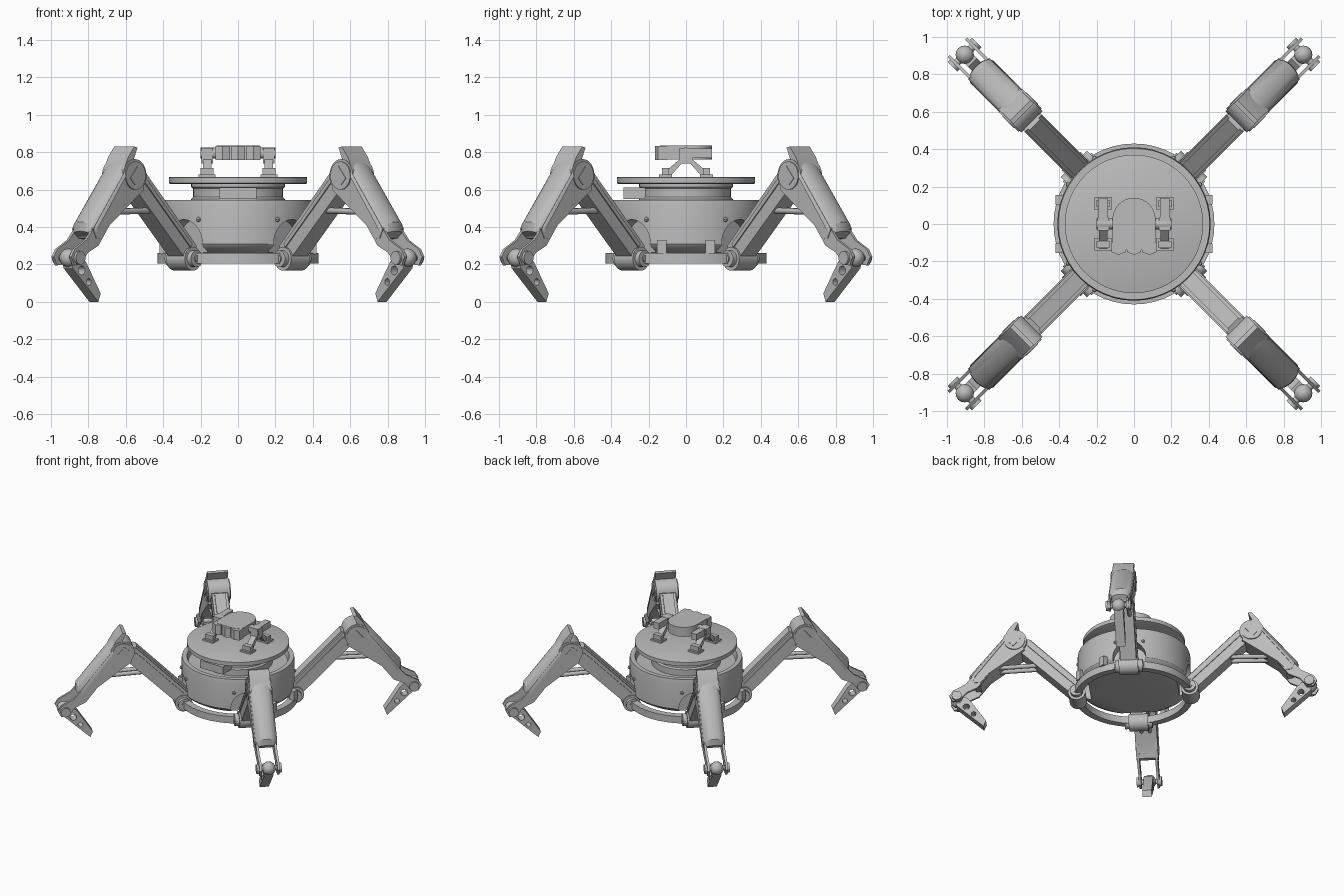
import bpy, bmesh, math
from mathutils import Matrix, Vector

cube = bpy.data.objects.get("Cube")
if cube:
    bpy.data.objects.remove(cube, do_unlink=True)

grey = bpy.data.materials.new("plain grey")
grey.use_nodes = True
GREY = (0.5, 0.5, 0.5, 1)
grey.diffuse_color = GREY
grey.node_tree.nodes["Principled BSDF"].inputs["Base Color"].default_value = GREY
parts = []


def loft(name, rings, capped=True):
    """Skin a list of equal-length closed rings into one solid."""
    bm = bmesh.new()
    loops = [[bm.verts.new(p) for p in ring] for ring in rings]
    n = len(loops[0])
    for a, b in zip(loops, loops[1:]):
        for i in range(n):
            j = (i + 1) % n
            bm.faces.new((a[i], a[j], b[j], b[i]))
    if capped:
        bm.faces.new(loops[0])
        bm.faces.new(loops[-1])
    else:
        for i in range(n):
            j = (i + 1) % n
            bm.faces.new((loops[-1][i], loops[-1][j], loops[0][j], loops[0][i]))
    bmesh.ops.recalc_face_normals(bm, faces=bm.faces)
    mesh = bpy.data.meshes.new(name)
    bm.to_mesh(mesh)
    bm.free()
    mesh.materials.append(grey)
    obj = bpy.data.objects.new(name, mesh)
    bpy.context.collection.objects.link(obj)
    parts.append(obj)
    return obj


def circle(r, z, n):
    return [(r * math.cos(t * math.tau / n), r * math.sin(t * math.tau / n), z) for t in range(n)]


def lathe(name, profile, n=48, capped=True):
    return loft(name, [circle(r, z, n) for r, z in profile], capped)


def prism(name, outline, half, y=0):
    """Extrude an (x, z) outline sideways along y."""
    return loft(name, [[(x, y + s * half, z) for x, z in outline] for s in (-1, 1)])


def box(name, lo, hi):
    return loft(name, [[(lo[0], lo[1], z), (hi[0], lo[1], z), (hi[0], hi[1], z), (lo[0], hi[1], z)]
                       for z in (lo[2], hi[2])])


def rod(name, a, b, r, n=20):
    """Cylinder between two points."""
    a, b = Vector(a), Vector(b)
    turn = (b - a).to_track_quat('Z', 'Y')
    ring = [turn @ Vector(p) for p in circle(r, 0, n)]
    return loft(name, [[a + p for p in ring], [b + p for p in ring]])


def pin(name, x, z, r, half, y=0, n=24):
    return rod(name, (x, y - half, z), (x, y + half, z), r, n)


def ball(name, centre, r, n=16):
    steps = [math.pi * (i + 0.3) / (n / 2 + 0.6 - 1) for i in range(n // 2)]
    obj = lathe(name, [(r * math.sin(t), -r * math.cos(t)) for t in steps], n)
    obj.data.transform(Matrix.Translation(centre))
    return obj


def cut(obj, cutter):
    mod = obj.modifiers.new("cut", 'BOOLEAN')
    mod.operation, mod.solver, mod.object = 'DIFFERENCE', 'EXACT', cutter
    cutter.hide_render = True
    bpy.context.view_layer.objects.active = obj
    bpy.ops.object.modifier_apply(modifier=mod.name)
    parts.remove(cutter)
    bpy.data.objects.remove(cutter, do_unlink=True)


# Body: drum with a recessed top, neck, top disc and hip ring
drum = lathe("drum", [(0.26, 0.255), (0.35, 0.265), (0.40, 0.295), (0.41, 0.31), (0.41, 0.515),
                      (0.405, 0.545), (0.37, 0.545), (0.36, 0.5), (0.2, 0.5)])
diagonals = [Matrix.Rotation(math.radians(45 + 90 * k), 4, 'Z') for k in range(4)]
for turn in diagonals:
    arch = rod("arch_cutter", (0.32, 0, 0.32), (0.5, 0, 0.32), 0.12, 32)
    arch.data.transform(turn)
    cut(drum, arch)
lathe("neck", [(0.25, 0.49), (0.25, 0.55), (0.24, 0.56), (0.24, 0.605), (0.25, 0.615), (0.25, 0.635)])
lathe("top_disc", [(0.36, 0.63), (0.37, 0.635), (0.37, 0.665), (0.365, 0.667)])
lathe("hip_ring", [(0.38, 0.205), (0.43, 0.205), (0.43, 0.26), (0.38, 0.26)], capped=False)
box("neck_block", (-0.1, -0.335, 0.55), (0.1, -0.2, 0.61))
for sx in (-1, 1):
    for sy in (-1, 1):
        x, y = sx * 0.4, sy * 0.13
        box("ring_bracket", (x - 0.02, y - 0.025, 0.255), (x + 0.02, y + 0.025, 0.33))

# Head: flat-fronted, round-backed block with three front panels
arc = [(0.115 * math.cos(t * math.pi / 16), 0.025 + 0.115 * math.sin(t * math.pi / 16)) for t in range(17)]
outline = arc + [(-0.115, -0.1), (-0.08, -0.14), (0.08, -0.14), (0.115, -0.1)]
loft("head", [[(x, y, z) for x, y in outline] for z in (0.76, 0.835)])
for x in (-0.082, 0, 0.082):
    loft("front_panel", [[(x - 0.038, -0.1, z), (x + 0.038, -0.1, z), (x + 0.038, -0.15, z),
                          (x, -0.165, z), (x - 0.038, -0.15, z)] for z in (0.757, 0.833)])
rod("head_axle", (-0.2, 0, 0.795), (0.2, 0, 0.795), 0.03)

# Head brackets: splayed struts with feet
for sx in (-1, 1):
    x = sx * 0.165
    box("bracket_block", (x - 0.03, -0.035, 0.74), (x + 0.03, 0.035, 0.822))
    box("bracket_arm", (x - 0.025, 0.03, 0.77), (x + 0.025, 0.14, 0.82))
    for sy in (-1, 1):
        prism_pts = [(0, 0.765), (sy * 0.03, 0.765), (sy * 0.13, 0.68), (sy * 0.13, 0.665), (sy * 0.09, 0.665)]
        strut = prism("bracket_strut", prism_pts, 0.022)
        strut.data.transform(Matrix.Translation((x, 0, 0)) @ Matrix.Rotation(math.pi / 2, 4, 'Z'))
        y = sy * 0.11
        box("bracket_foot", (x - 0.045, y - 0.035, 0.66), (x + 0.045, y + 0.035, 0.68))
        box("foot_block", (x - 0.035, y - 0.018, 0.67), (x + 0.035, y + 0.018, 0.715))

# One leg, built along +x and then turned to the four diagonals
first = len(parts)
pin("hip_spool", 0.41, 0.23, 0.063, 0.07)
pin("hip_axle", 0.41, 0.23, 0.045, 0.1)
pin("hip_bolt", 0.41, 0.23, 0.02, 0.108)
prism("thigh", [(0.37, 0.25), (0.37, 0.30), (0.76, 0.695), (0.86, 0.67), (0.85, 0.62), (0.46, 0.235)], 0.058)
prism("thigh_top_rail", [(0.37, 0.29), (0.365, 0.31), (0.75, 0.70), (0.78, 0.69)], 0.04)
for sy in (-1, 1):
    prism("thigh_side_rail", [(0.42, 0.29), (0.41, 0.31), (0.76, 0.66), (0.78, 0.65)], 0.006, sy * 0.06)
    rod("strut", (0.64, sy * 0.03, 0.49), (0.99, sy * 0.03, 0.48), 0.016, 12)
pin("strut_pin", 0.67, 0.49, 0.022, 0.055, n=16)

# Knee hub with slotted side caps
pin("knee_hub", 0.86, 0.675, 0.088, 0.08, n=32)
for sy in (-1, 1):
    pin("knee_cap", 0.86, 0.675, 0.075, 0.006, sy * 0.082, 32)
    prism("knee_slot", [(0.815, 0.69), (0.85, 0.725), (0.905, 0.66), (0.87, 0.625)], 0.004, sy * 0.088)
prism("knee_guard", [(0.835, 0.825), (0.86, 0.83), (0.905, 0.775), (0.945, 0.70), (0.89, 0.69), (0.865, 0.76)], 0.076)

# Shin: tapering core, rounded outer shell and fork
prism("shin_core", [(0.79, 0.60), (0.84, 0.72), (0.90, 0.74), (1.175, 0.39), (1.15, 0.34),
                    (1.11, 0.335), (1.05, 0.41)], 0.08)
dome = [(math.cos(t * math.pi / 14), math.sin(t * math.pi / 14)) for t in range(15)]


def shell_ring(x, z, w, rise):
    return [(x + 0.79 * rise * s, w * c, z + 0.61 * rise * s) for c, s in dome]


loft("shin_shell", [shell_ring(0.88, 0.74, 0.083, 0.03), shell_ring(0.91, 0.70, 0.086, 0.045),
                    shell_ring(1.145, 0.39, 0.086, 0.06), shell_ring(1.16, 0.35, 0.075, 0.045)])
for sy in (-1, 1):
    prism("ankle_fork", [(1.03, 0.43), (1.15, 0.41), (1.22, 0.33), (1.31, 0.28), (1.335, 0.24), (1.31, 0.195),
                         (1.26, 0.2), (1.21, 0.262), (1.13, 0.30)], 0.009, sy * 0.066)
    pin("ankle_knob", 1.28, 0.235, 0.036, 0.013, sy * 0.078, 20)

# Foot: ankle ball and drilled claw
pin("ankle_axle", 1.28, 0.235, 0.02, 0.07, n=16)
ball("ankle_ball", (1.28, 0, 0.235), 0.05)
claw = prism("claw", [(1.09, 0), (1.072, 0.045), (1.185, 0.215), (1.22, 0.25), (1.30, 0.24), (1.285, 0.18)], 0.034)
for x, z, r in ((1.215, 0.168, 0.024), (1.162, 0.106, 0.018)):
    cut(claw, pin("hole_cutter", x, z, r, 0.1))

# Drum bolts beside each arch
for sy in (-1, 1):
    ball("drum_bolt", (0.398, sy * 0.1, 0.44), 0.013, 10)

for obj in parts[first:]:
    obj.matrix_world = diagonals[0]
    for k, turn in enumerate(diagonals[1:]):
        twin = obj.copy()
        twin.name = f"{obj.name}_leg_{k + 2}"
        twin.matrix_world = turn
        bpy.context.collection.objects.link(twin)

# Smooth the round surfaces, keep hard edges crisp
bpy.ops.object.select_all(action='DESELECT')
for obj in parts:
    obj.select_set(True)
bpy.context.view_layer.objects.active = parts[0]
bpy.ops.object.shade_smooth_by_angle(angle=math.radians(32))
